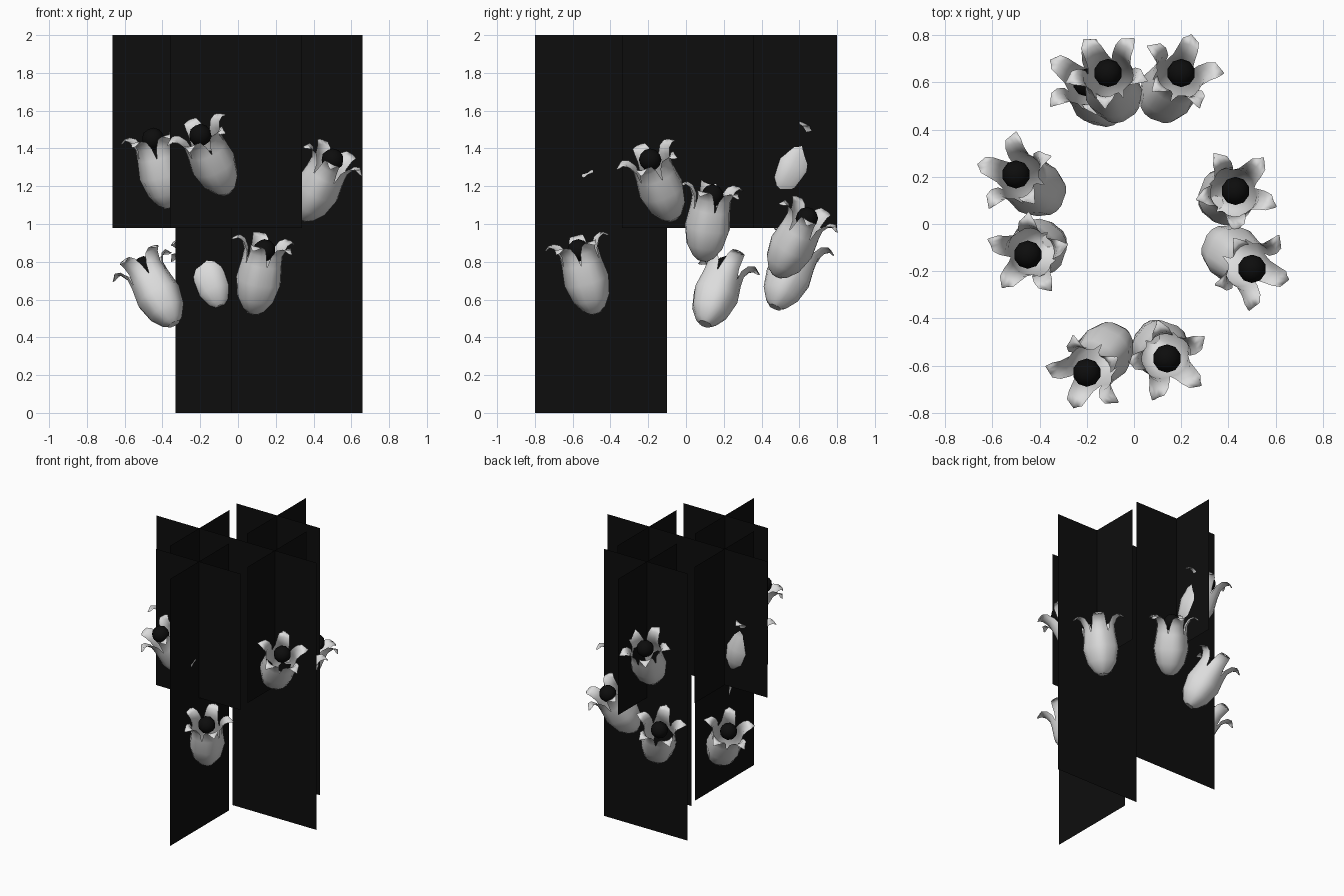
import bpy, bmesh
from math import sin, cos, pi, radians
from mathutils import Vector

if "Cube" in bpy.data.objects:
    bpy.data.objects.remove(bpy.data.objects["Cube"], do_unlink=True)


def material(name, rgb, rough):
    m = bpy.data.materials.new(name)
    m.use_nodes = True
    m.diffuse_color = (*rgb, 1)
    b = m.node_tree.nodes["Principled BSDF"]
    b.inputs["Base Color"].default_value = (*rgb, 1)
    b.inputs["Roughness"].default_value = rough
    return m


BLACK = material("near black", (0.004, 0.004, 0.004), 1.0)
PETAL = material("pale grey petal", (0.72, 0.72, 0.72), 0.8)


def finish(bm, name, mat, smooth):
    mesh = bpy.data.meshes.new(name)
    bm.to_mesh(mesh)
    bm.free()
    mesh.materials.append(mat)
    for p in mesh.polygons:
        p.use_smooth = smooth
    obj = bpy.data.objects.new(name, mesh)
    bpy.context.collection.objects.link(obj)
    return obj


# Upright foliage cards, one flat quad each
def card(name, start, end, bottom):
    bm = bmesh.new()
    corners = [(*start, bottom), (*end, bottom), (*end, 2), (*start, 2)]
    bm.faces.new([bm.verts.new(c) for c in corners])
    finish(bm, name, BLACK, False)


LOW, HIGH = 0, 0.98
card("front_card_wide", (-0.36, -0.455), (0.34, -0.455), HIGH)
card("front_card_deep", (-0.005, -0.8), (-0.005, -0.1), LOW)
card("back_card_wide", (-0.33, 0.455), (0.36, 0.455), LOW)
card("back_card_deep", (0.005, 0.1), (0.005, 0.8), HIGH)
card("left_card_wide", (-0.035, -0.015), (0.66, -0.015), LOW)
card("left_card_deep", (0.315, -0.34), (0.315, 0.36), HIGH)
card("right_card_wide", (-0.665, -0.015), (0.03, -0.015), HIGH)
card("right_card_deep", (-0.31, -0.36), (-0.31, 0.34), HIGH)

# Petal outline: height along the axis, radius, half angle in degrees
PROFILE = [(0, 0.03, 37), (0.02, 0.06, 37), (0.08, 0.1, 38), (0.18, 0.123, 38),
           (0.28, 0.11, 36), (0.34, 0.108, 29), (0.385, 0.13, 21),
           (0.4, 0.16, 14), (0.38, 0.185, 3)]
PETALS = 5
COLS = (-1, -0.5, 0, 0.5, 1)


# Bell flower with curled petal tips and a dark centre
def flower(name, base, mouth):
    base, mouth = Vector(base), Vector(mouth)
    turn = (mouth - base).to_track_quat('Z', 'Y')
    bm = bmesh.new()
    bm.faces.new([bm.verts.new((0.035 * cos(i * pi / 5), 0.035 * sin(i * pi / 5), 0))
                  for i in reversed(range(10))])
    for k in range(PETALS):
        grid = []
        for h, r, half in PROFILE:
            row = []
            for c in COLS:
                a = 2 * pi * k / PETALS + c * radians(half)
                rr = r * (1 - 0.07 * c * c)
                row.append(bm.verts.new((rr * cos(a), rr * sin(a), h)))
            grid.append(row)
        for lo, hi in zip(grid, grid[1:]):
            for j in range(len(COLS) - 1):
                bm.faces.new((lo[j], lo[j + 1], hi[j + 1], hi[j]))
    obj = finish(bm, name + "_petals", PETAL, True)
    obj.rotation_mode = 'QUATERNION'
    obj.rotation_quaternion = turn
    obj.location = base

    bm = bmesh.new()
    bmesh.ops.create_icosphere(bm, subdivisions=2, radius=0.06)
    ball = finish(bm, name + "_centre", BLACK, True)
    ball.location = mouth


flower("front_upper_flower", (-0.06, -0.47, 1.17), (-0.2, -0.63, 1.47))
flower("front_lower_flower", (0.08, -0.48, 0.53), (0.14, -0.57, 0.86))
flower("right_lower_flower", (-0.34, 0.1, 0.47), (-0.5, 0.21, 0.77))
flower("right_upper_flower", (-0.36, -0.07, 1.09), (-0.45, -0.13, 1.45))
flower("left_upper_flower", (0.34, -0.07, 1.03), (0.5, -0.19, 1.34))
flower("left_lower_flower", (0.35, 0.09, 0.81), (0.43, 0.14, 1.15))
flower("back_middle_flower", (0.09, 0.48, 0.73), (0.2, 0.64, 1.03))
flower("back_upper_flower", (-0.06, 0.48, 1.14), (-0.11, 0.64, 1.45))
flower("back_lower_flower", (-0.09, 0.47, 0.56), (-0.2, 0.6, 0.85))
